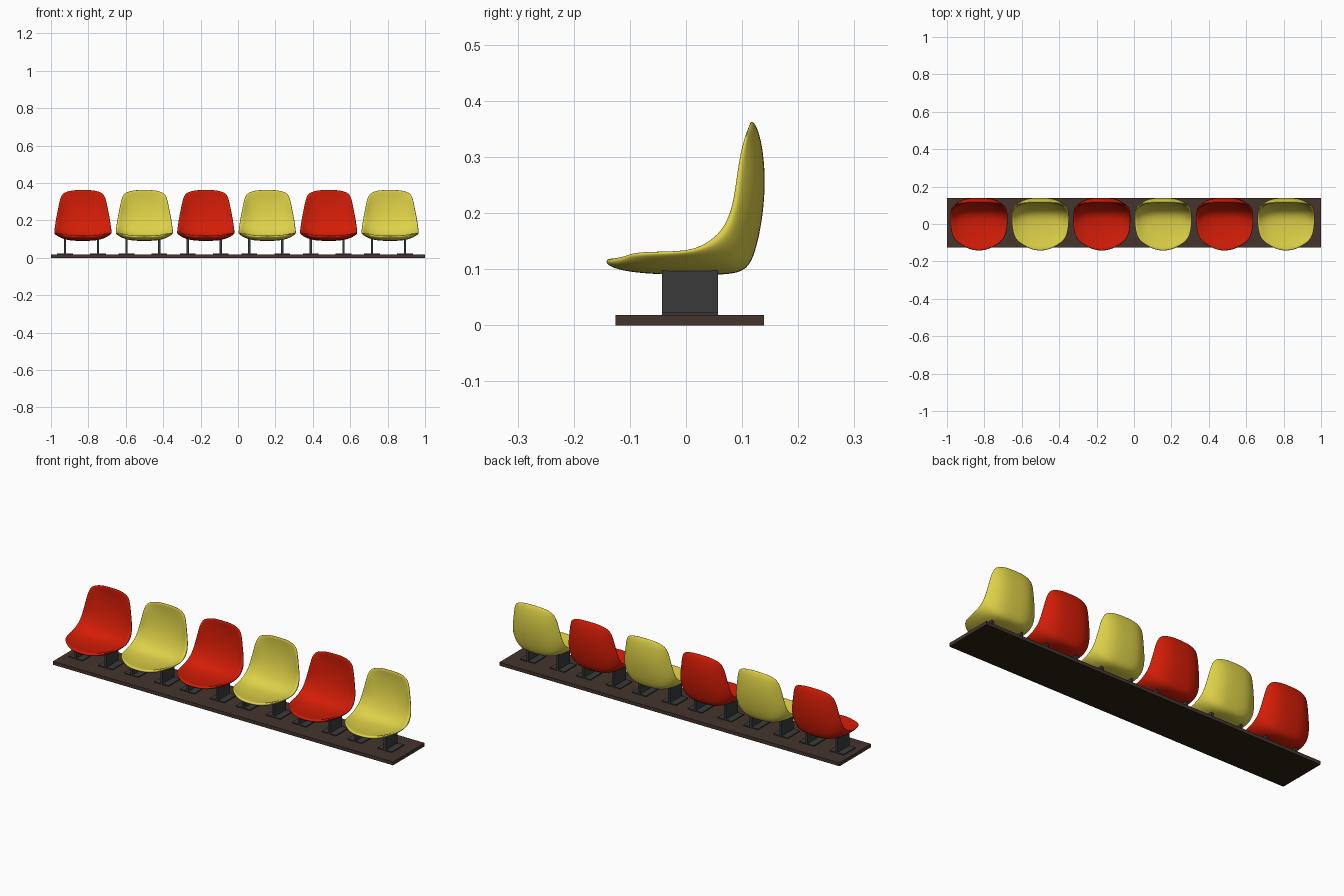
import bpy

if "Cube" in bpy.data.objects:
    bpy.data.objects.remove(bpy.data.objects["Cube"])


def material(name, rgb):
    mat = bpy.data.materials.new(name)
    mat.use_nodes = True
    mat.diffuse_color = (*rgb, 1)
    mat.node_tree.nodes["Principled BSDF"].inputs["Base Color"].default_value = (*rgb, 1)
    return mat


RED = material("red plastic", (0.65, 0.012, 0.002))
YELLOW = material("yellow plastic", (0.73, 0.64, 0.065))
BROWN = material("brown board", (0.058, 0.034, 0.027))
OLIVE = material("dark olive underside", (0.02, 0.017, 0.004))
GREY = material("dark grey metal", (0.042, 0.042, 0.042))


def add_mesh(name, verts, faces, mat):
    mesh = bpy.data.meshes.new(name)
    mesh.from_pydata(verts, [], faces)
    mesh.materials.append(mat)
    obj = bpy.data.objects.new(name, mesh)
    bpy.context.collection.objects.link(obj)
    return obj


def box(name, x, y, z, mat):
    """Box from (low, high) ranges on each axis; the first face is the bottom."""
    verts = [(a, b, c) for c in z for b in y for a in x]
    faces = [(0, 2, 3, 1), (4, 5, 7, 6), (0, 1, 5, 4),
             (2, 6, 7, 3), (0, 4, 6, 2), (1, 3, 7, 5)]
    return add_mesh(name, verts, faces, mat)


# Shell stations from front lip to top:
# outer centre (y, z), inner centre (y, z), side rim (y, z), half width
STATIONS = [
    ((-0.146, 0.111), (-0.140, 0.120), (-0.100, 0.125), 0.112),
    ((-0.130, 0.101), (-0.122, 0.118), (-0.085, 0.127), 0.130),
    ((-0.090, 0.093), (-0.085, 0.112), (-0.060, 0.128), 0.146),
    ((-0.030, 0.090), (-0.030, 0.108), (-0.020, 0.129), 0.154),
    ((0.030, 0.090), (0.020, 0.109), (0.012, 0.132), 0.157),
    ((0.080, 0.090), (0.055, 0.119), (0.042, 0.141), 0.157),
    ((0.110, 0.099), (0.079, 0.145), (0.070, 0.160), 0.154),
    ((0.124, 0.130), (0.095, 0.178), (0.084, 0.190), 0.150),
    ((0.136, 0.185), (0.107, 0.216), (0.091, 0.224), 0.144),
    ((0.142, 0.250), (0.114, 0.262), (0.096, 0.268), 0.135),
    ((0.138, 0.310), (0.116, 0.308), (0.101, 0.308), 0.127),
    ((0.129, 0.349), (0.114, 0.342), (0.107, 0.334), 0.117),
    ((0.119, 0.365), (0.112, 0.360), (0.110, 0.346), 0.104),
]
HALF = [0.3, 0.55, 0.76, 0.91, 1]
ACROSS = [-u for u in reversed(HALF)] + [0] + HALF


def lerp(a, b, t):
    return a + (b - a) * t


def seat_shell(name, cx, mat):
    verts = []
    for i, (outer, inner, rim, width) in enumerate(STATIONS):
        # The front lip is rounder in plan than the backrest
        y_power = min(3.5, 2 + 0.25 * i)
        inner_rim = [lerp(r, r + n - o, 0.25) for r, n, o in zip(rim, inner, outer)]
        for mid, edge, w, row in ((outer, rim, width, ACROSS),
                                  (inner, inner_rim, width * 0.94, ACROSS[::-1])):
            for u in row:
                verts.append((w * u, lerp(mid[0], edge[0], abs(u) ** y_power),
                              lerp(mid[1], edge[1], abs(u) ** 3.5)))
    n = len(ACROSS)
    ring = 2 * n
    faces = []
    for i in range(len(STATIONS) - 1):
        for j in range(ring):
            k = (j + 1) % ring
            faces.append((i * ring + j, (i + 1) * ring + j,
                          (i + 1) * ring + k, i * ring + k))
    # Close the front lip and the top edge
    top = (len(STATIONS) - 1) * ring
    for j in range(n - 1):
        a, b, c, d = j, j + 1, ring - 2 - j, ring - 1 - j
        faces.append((a, b, c, d))
        faces.append((top + d, top + c, top + b, top + a))
    obj = add_mesh(name, verts, faces, mat)
    obj.data.shade_smooth()
    obj.location.x = cx
    soft = obj.modifiers.new("rounding", "SUBSURF")
    soft.levels = soft.render_levels = 2


# Floor board with a dark underside
board = box("floor_board", (-1, 1), (-0.126, 0.139), (0, 0.018), BROWN)
board.data.materials.append(OLIVE)
board.data.polygons[0].material_index = 1

# Row of seats, alternating colours, each on two plate legs with flat feet
for i in range(6):
    cx = -0.829 + 0.3284 * i
    seat_shell(f"seat_{i + 1}", cx, YELLOW if i % 2 else RED)
    for side, label in ((-1, "right"), (1, "left")):
        x = cx - 0.008 + side * 0.088
        box(f"leg_{label}_{i + 1}", (x - 0.006, x + 0.006),
            (-0.043, 0.057), (0.02, 0.1), GREY)
        box(f"foot_{label}_{i + 1}", (x - 0.042, x + 0.042),
            (-0.043, 0.057), (0.017, 0.023), GREY)
